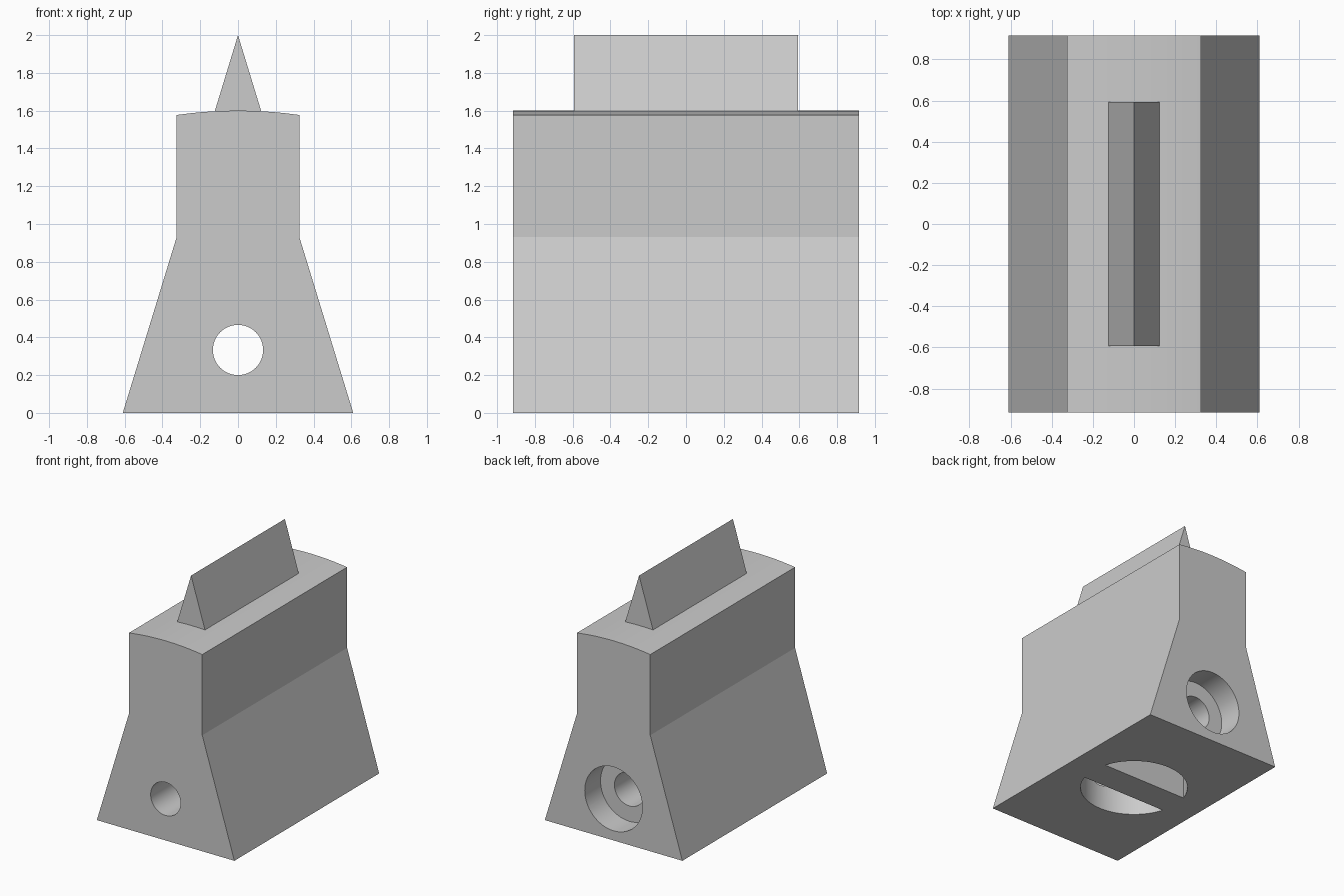
import bpy, bmesh
from math import sin, cos, pi, asin, radians
from mathutils import Vector

cube = bpy.data.objects.get("Cube")
if cube:
    bpy.data.objects.remove(cube, do_unlink=True)

grey = bpy.data.materials.new("light grey")
grey.use_nodes = True
grey.diffuse_color = (0.6, 0.6, 0.6, 1)
grey.node_tree.nodes["Principled BSDF"].inputs["Base Color"].default_value = (0.6, 0.6, 0.6, 1)


def prism(name, profile, start, end, axis):
    """Extrude a closed profile along y (profile in x, z) or z (profile in x, y)."""
    bm = bmesh.new()
    place = (lambda a, b: (a, start, b)) if axis == "y" else (lambda a, b: (a, b, start))
    face = bm.faces.new([bm.verts.new(place(a, b)) for a, b in profile])
    out = bmesh.ops.extrude_face_region(bm, geom=[face])
    step = Vector((0, end - start, 0)) if axis == "y" else Vector((0, 0, end - start))
    moved = [v for v in out["geom"] if isinstance(v, bmesh.types.BMVert)]
    bmesh.ops.translate(bm, verts=moved, vec=step)
    bmesh.ops.recalc_face_normals(bm, faces=bm.faces)
    mesh = bpy.data.meshes.new(name)
    bm.to_mesh(mesh)
    bm.free()
    mesh.materials.append(grey)
    obj = bpy.data.objects.new(name, mesh)
    bpy.context.collection.objects.link(obj)
    return obj


def arc(radius, begin, finish, steps, height=0.0):
    turn = [begin + (finish - begin) * i / steps for i in range(steps + 1)]
    return [(radius * cos(t), height + radius * sin(t)) for t in turn]


def select_only(obj):
    bpy.ops.object.select_all(action="DESELECT")
    obj.select_set(True)
    bpy.context.view_layer.objects.active = obj


def cut(obj, cutter):
    select_only(obj)
    mod = obj.modifiers.new("cut", "BOOLEAN")
    mod.operation, mod.solver, mod.object = "DIFFERENCE", "EXACT", cutter
    bpy.ops.object.modifier_apply(modifier=mod.name)
    bpy.data.objects.remove(cutter, do_unlink=True)


# Body: flared foot, straight neck and gently crowned top
HALF, NECK, FOOT = 0.917, 0.325, 0.61
crown = [(NECK * t / 8, 1.6 - 0.023 * (t / 8) ** 2) for t in range(8, -9, -1)]
outline = [(-FOOT, 0), (FOOT, 0), (NECK, 0.93)] + crown + [(-NECK, 0.93)]
body = prism("body", outline, -HALF, HALF, "y")

# Round bottom pocket, split by a bar running across the width
POCKET, BAR = 0.4, 0.12
lift = asin(BAR / POCKET)
for turn in (0, pi):
    cut(body, prism("pocket_cutter", arc(POCKET, turn + lift, turn + pi - lift, 40), -0.1, 0.5, "z"))

# Through hole, with a wider counterbore at the back
cut(body, prism("hole_cutter", arc(0.133, 0, 2 * pi, 48, 0.333)[:-1], -1.1, 1.1, "y"))
cut(body, prism("counterbore_cutter", arc(0.256, 0, 2 * pi, 64, 0.333)[:-1], HALF - 0.2, 1.1, "y"))

select_only(body)
bpy.ops.object.shade_smooth_by_angle(angle=radians(15))

# Sharp triangular ridge on the crown
prism("ridge", [(-0.123, 1.597), (0.123, 1.597), (0, 2.0)], -0.594, 0.594, "y")
